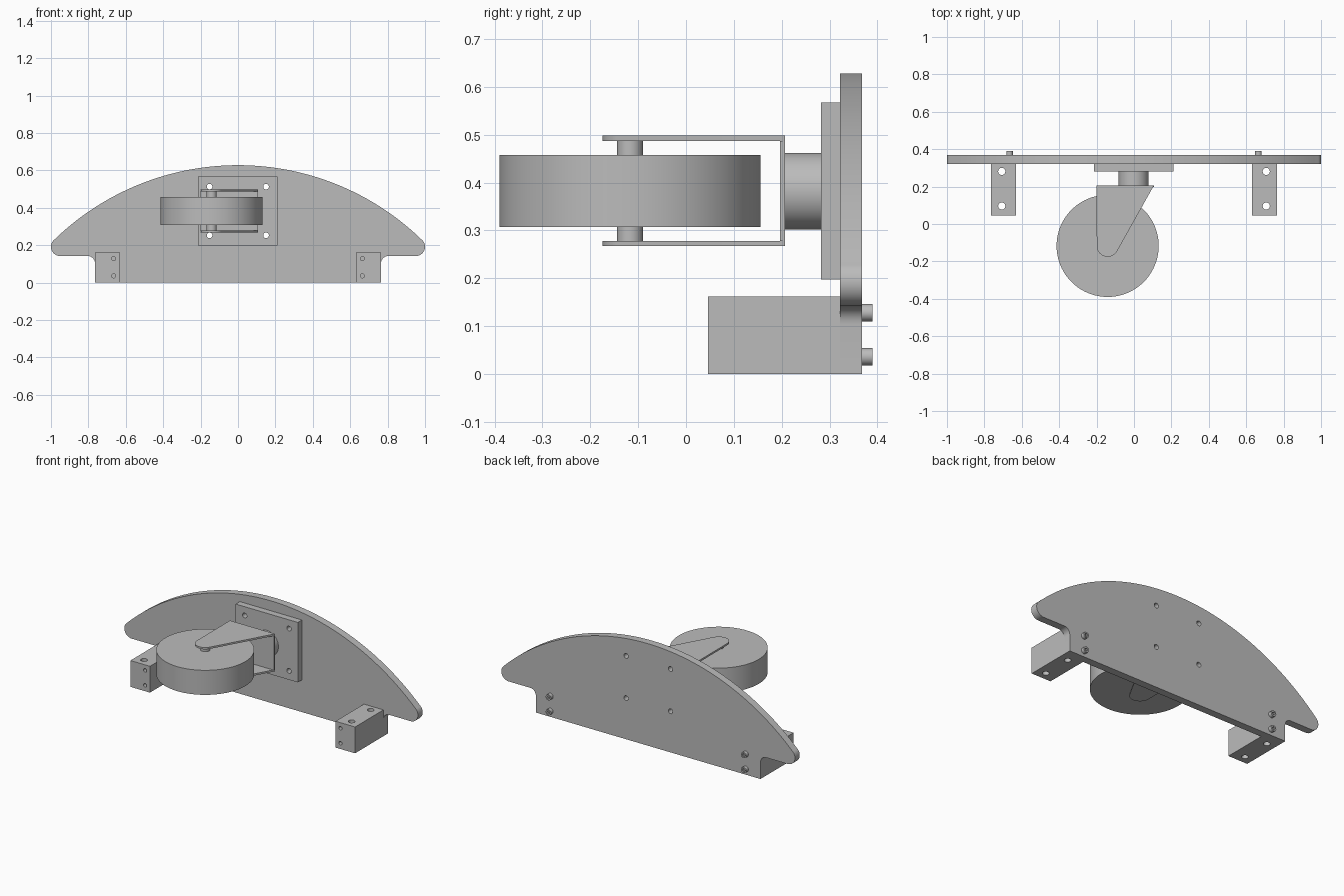
import bpy, bmesh, math
from mathutils import Vector

if "Cube" in bpy.data.objects:
    bpy.data.objects.remove(bpy.data.objects["Cube"])

GREY = (0.5, 0.5, 0.5, 1)
grey = bpy.data.materials.new("plain grey")
grey.use_nodes = True
grey.diffuse_color = GREY
grey.node_tree.nodes["Principled BSDF"].inputs["Base Color"].default_value = GREY


def arc(cx, cy, r, start, end, steps):
    """Points on an arc, angles in degrees."""
    angles = [math.radians(start + (end - start) * i / steps) for i in range(steps + 1)]
    return [(cx + r * math.cos(a), cy + r * math.sin(a)) for a in angles]


def circle(cx, cy, r, sides=32):
    return arc(cx, cy, r, 0, 360, sides)[:-1]


def rect(x0, x1, y0, y1):
    return [(x0, y0), (x1, y0), (x1, y1), (x0, y1)]


def prism(name, outlines, axis, lo, hi):
    """Extrude outlines along y (outline in x, z) or z (outline in x, y)."""
    bm = bmesh.new()
    place = (lambda u, v, t: (u, t, v)) if axis == "y" else (lambda u, v, t: (u, v, t))
    for outline in outlines:
        face = bm.faces.new([bm.verts.new(place(u, v, lo)) for u, v in outline])
        moved = bmesh.ops.extrude_face_region(bm, geom=[face])["geom"]
        verts = [g for g in moved if isinstance(g, bmesh.types.BMVert)]
        bmesh.ops.translate(bm, verts=verts, vec=Vector(place(0, 0, hi - lo)))
    bmesh.ops.recalc_face_normals(bm, faces=bm.faces)
    mesh = bpy.data.meshes.new(name)
    bm.to_mesh(mesh)
    bm.free()
    mesh.materials.append(grey)
    obj = bpy.data.objects.new(name, mesh)
    bpy.context.collection.objects.link(obj)
    return obj


def select(obj):
    bpy.ops.object.select_all(action="DESELECT")
    obj.select_set(True)
    bpy.context.view_layer.objects.active = obj


def drill(obj, outlines, axis, lo, hi):
    """Cut prisms out of a part."""
    cutter = prism("cutter", outlines, axis, lo, hi)
    cutter.hide_render = True
    mod = obj.modifiers.new("holes", "BOOLEAN")
    mod.operation, mod.solver, mod.object = "DIFFERENCE", "EXACT", cutter
    select(obj)
    bpy.ops.object.modifier_apply(modifier=mod.name)
    bpy.data.objects.remove(cutter)


parts = []
BACK, FACE = 0.368, 0.322

# Arched back board: half outline mirrored about x = 0
half = [(0.765, 0.0)]
half += arc(0.803, 0.104, 0.038, 180, 90, 8)
half += arc(0.95, 0.192, 0.05, -90, 40, 12)
half += arc(0, -0.782, 1.41, 45.7, 90, 32)
outline = half + [(-x, z) for x, z in reversed(half[:-1])]
board = prism("back_board", [outline], "y", FACE, BACK)

# Square mounting plate, bolted through the board
plate = prism("mounting_plate", [rect(-0.213, 0.21, 0.198, 0.567)], "y", 0.282, FACE)
bolt_holes = [circle(x, z, 0.015, 20) for x in (-0.152, 0.15) for z in (0.253, 0.513)]
for part in (board, plate):
    drill(part, bolt_holes, "y", 0.2, 0.5)
    parts.append(part)

# Swivel neck
parts.append(prism("swivel_neck", [circle(-0.002, 0.382, 0.08, 48)], "y", 0.206, 0.282))

# Fork: back web and two tapering arms with rounded ends
WX, WY = -0.141, -0.117
arm = [(0.107, 0.207), (-0.2, 0.207)] + arc(WX, WY, 0.058, 180, 330, 20)
for name, z in (("fork_arm_lower", 0.267), ("fork_arm_upper", 0.487)):
    parts.append(prism(name, [arm], "z", z, z + 0.011))
parts.append(prism("fork_web", [rect(-0.2, 0.107, 0.278, 0.487)], "y", 0.197, 0.207))

# Wheel and axle
parts.append(prism("wheel", [circle(WX, WY, 0.273, 96)], "z", 0.307, 0.458))
parts.append(prism("axle", [circle(WX, WY, 0.027)], "z", 0.278, 0.487))

# Mounting blocks and their socket screws on both sides
for side, s in (("left", 1), ("right", -1)):
    x0, x1 = sorted((s * 0.632, s * 0.765))
    block = prism(side + "_block", [rect(x0, x1, 0.046, FACE)], "y", 0, 0)
    bpy.data.objects.remove(block)
    block = prism(side + "_block", [rect(x0, x1, 0.0, 0.162)], "y", 0.046, FACE)
    drill(block, [circle(s * 0.707, y, 0.019) for y in (0.096, 0.281)], "z", -0.1, 0.3)
    drill(block, [circle(s * 0.665, z, 0.011, 20) for z in (0.036, 0.128)], "y", 0.0, 0.07)
    parts.append(block)
    for level, z in (("lower", 0.036), ("upper", 0.128)):
        screw = prism(f"{side}_{level}_screw", [circle(s * 0.665, z, 0.018)], "y", BACK, 0.39)
        drill(screw, [circle(s * 0.665, z, 0.01, 6)], "y", 0.378, 0.42)
        parts.append(screw)

for part in parts:
    select(part)
    bpy.ops.object.shade_smooth_by_angle(angle=math.radians(30))
